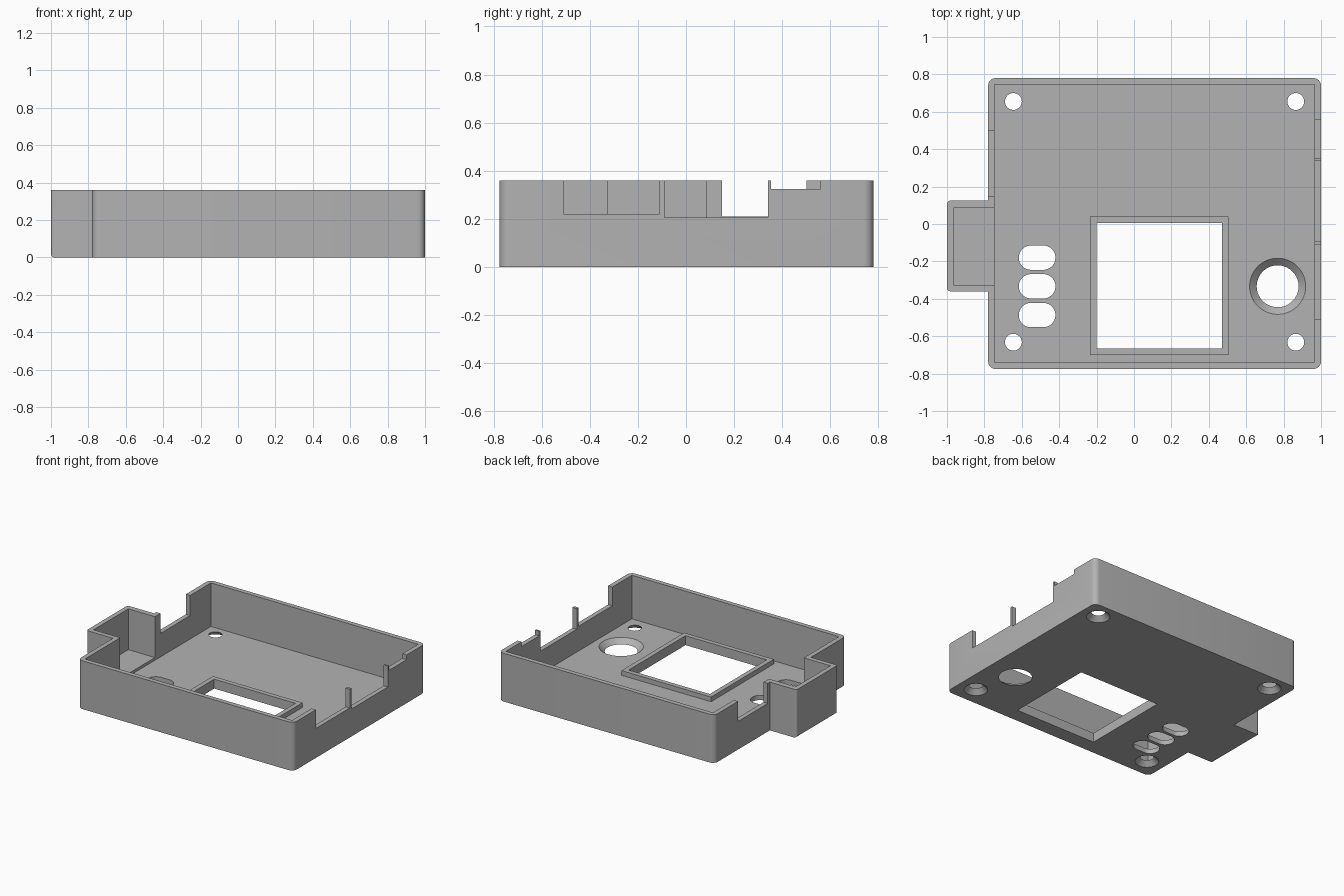
import bpy, bmesh, math

if "Cube" in bpy.data.objects:
    bpy.data.objects.remove(bpy.data.objects["Cube"])

grey = bpy.data.materials.new("grey_plastic")
grey.diffuse_color = (0.448, 0.448, 0.448, 1)
grey.use_nodes = True
grey.node_tree.nodes["Principled BSDF"].inputs["Base Color"].default_value = grey.diffuse_color


def make(name, bm):
    bmesh.ops.recalc_face_normals(bm, faces=bm.faces)
    me = bpy.data.meshes.new(name)
    bm.to_mesh(me)
    bm.free()
    me.materials.append(grey)
    ob = bpy.data.objects.new(name, me)
    bpy.context.collection.objects.link(ob)
    return ob


def box(name, x0, x1, y0, y1, z0, z1, radius=0, pick=None):
    """Box from its limits; edges chosen by pick(edge midpoint, direction) are rounded."""
    bm = bmesh.new()
    bmesh.ops.create_cube(bm, size=1)
    for v in bm.verts:
        v.co = ((x0 + x1) / 2 + v.co.x * (x1 - x0),
                (y0 + y1) / 2 + v.co.y * (y1 - y0),
                (z0 + z1) / 2 + v.co.z * (z1 - z0))
    if radius:
        edges = [e for e in bm.edges
                 if pick((e.verts[0].co + e.verts[1].co) / 2, e.verts[1].co - e.verts[0].co)]
        bmesh.ops.bevel(bm, geom=edges, offset=radius, segments=6, profile=0.5, affect='EDGES')
    return make(name, bm)


def loft(name, low, high, z0, z1):
    """Solid between two matching outlines."""
    bm = bmesh.new()
    a = [bm.verts.new((x, y, z0)) for x, y in low]
    b = [bm.verts.new((x, y, z1)) for x, y in high]
    n = len(a)
    bm.faces.new(a)
    bm.faces.new(b)
    for i in range(n):
        bm.faces.new((a[i], a[(i + 1) % n], b[(i + 1) % n], b[i]))
    return make(name, bm)


def stadium(cx, cy, r, half=0.0, n=48):
    """Circle, or a slot when half (the straight half length in x) is set."""
    pts = []
    for i in range(n):
        t = 2 * math.pi * (i + 0.5) / n
        pts.append((cx + math.copysign(half, math.cos(t)) + r * math.cos(t), cy + r * math.sin(t)))
    return pts


def cone_cut(cx, cy, r0, r1):
    """Tapered hole through the floor, r0 at the underside and r1 at the floor top."""
    d = (r1 - r0) / FLOOR * 0.01
    return loft("hole_cutter", stadium(cx, cy, r0 - d), stadium(cx, cy, r1 + d), -0.01, FLOOR + 0.01)


def combine(target, other, op):
    mod = target.modifiers.new(op, 'BOOLEAN')
    mod.operation, mod.solver, mod.object = op, 'EXACT', other
    bpy.context.view_layer.update()
    me = bpy.data.meshes.new_from_object(
        target.evaluated_get(bpy.context.evaluated_depsgraph_get()))
    target.modifiers.clear()
    target.data = me
    bpy.data.objects.remove(other)


TOP, FLOOR = 0.36, 0.035


def upright(mid, d):
    return abs(d.z) > 0.1


# Outer shell with the side bay
case = box("case", -0.78, 1, -0.775, 0.78, 0, TOP, 0.04, upright)
bay = box("side_bay", -1, -0.76, -0.36, 0.125, 0, TOP, 0.02,
          lambda m, d: m.x < -0.99 and m.z < TOP - 0.01)
combine(case, bay, 'UNION')

# Hollow interior, the bay floor is a small step higher
combine(case, box("cavity", -0.745, 0.965, -0.74, 0.745, FLOOR, 0.5), 'DIFFERENCE')
combine(case, box("bay_cavity", -0.965, -0.70, -0.325, 0.085, 0.055, 0.5), 'DIFFERENCE')

# Raised rim and screen window
combine(case, box("window_rim", -0.235, 0.505, -0.70, 0.04, 0.015, 0.07), 'UNION')
combine(case, box("window", -0.20, 0.47, -0.665, 0.005, -0.1, 0.2), 'DIFFERENCE')

# Port notches in the right wall and the left wall
for y0, y1, z in ((-0.51, -0.11, 0.22), (-0.09, 0.34, 0.205), (0.353, 0.56, 0.325)):
    combine(case, box("notch", 0.93, 1.1, y0, y1, z, 0.5), 'DIFFERENCE')
combine(case, box("notch", -0.85, -0.70, 0.15, 0.50, 0.21, 0.5), 'DIFFERENCE')

# Countersunk screw holes
for x in (-0.645, 0.865):
    for y in (-0.632, 0.655):
        combine(case, cone_cut(x, y, 0.08, 0.045), 'DIFFERENCE')

# Dished round opening
combine(case, cone_cut(0.768, -0.333, 0.112, 0.15), 'DIFFERENCE')

# Three button slots
for y in (-0.18, -0.333, -0.487):
    s = stadium(-0.518, y, 0.065, 0.033)
    combine(case, loft("slot", s, s, -0.05, 0.1), 'DIFFERENCE')

bpy.context.view_layer.objects.active = case
case.select_set(True)
bpy.ops.object.shade_smooth_by_angle(angle=math.radians(30))
